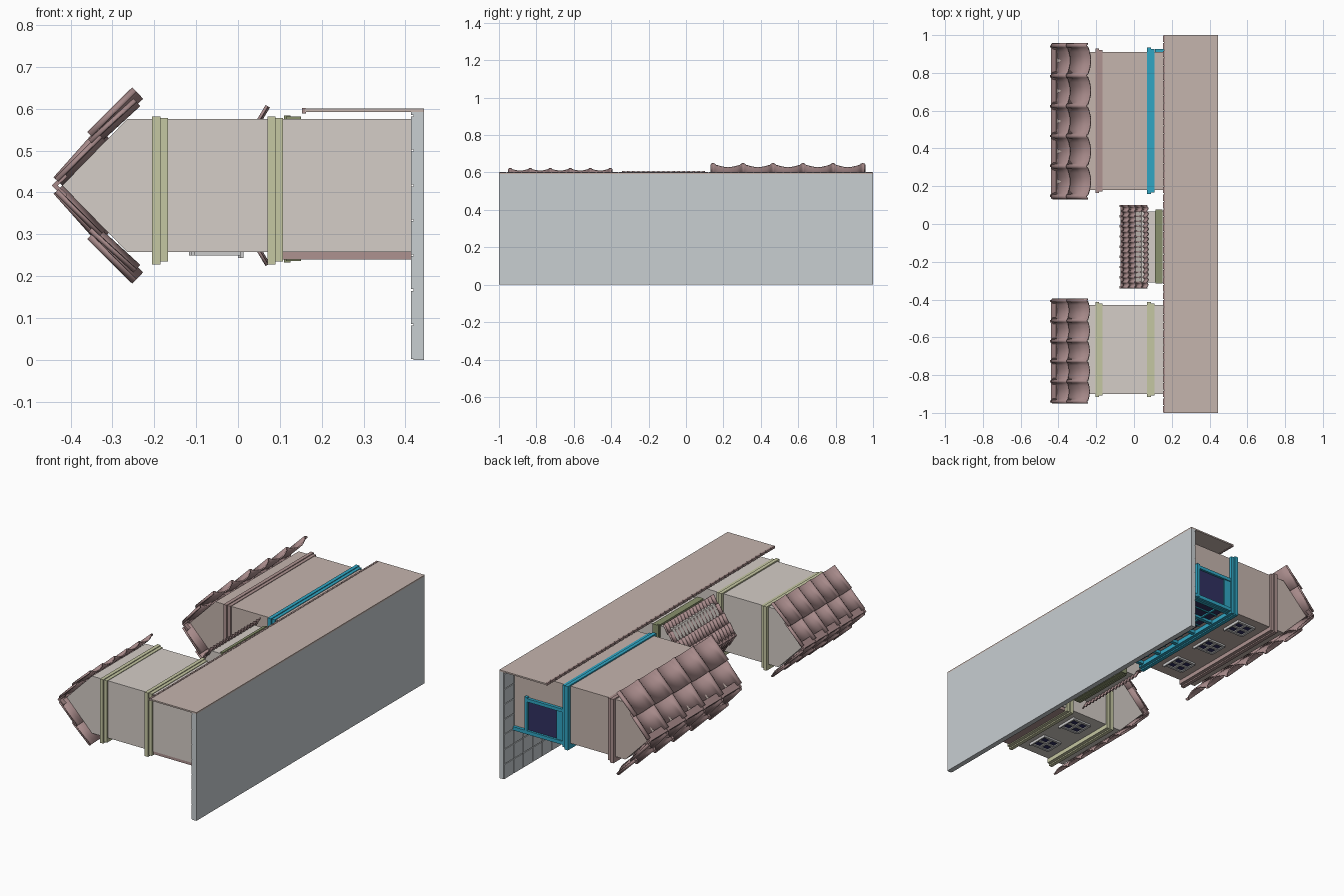
import bpy, bmesh, math

if "Cube" in bpy.data.objects:
    bpy.data.objects.remove(bpy.data.objects["Cube"])

# The street lies on its side: building "up" is -x, fronts face -z.
def mat(name, r, g, b):
    m = bpy.data.materials.new(name)
    m.diffuse_color = (r, g, b, 1)
    m.use_nodes = True
    m.node_tree.nodes["Principled BSDF"].inputs["Base Color"].default_value = m.diffuse_color
    return m

TAN = mat("tan_wall", .56, .46, .42)
CREAM = mat("cream_wall", .66, .61, .57)
BROWN = mat("brown_trim", .42, .29, .28)
ROOF = mat("roof_tile", .38, .25, .25)
BLUE = mat("blue_trim", .03, .38, .55)
OLIVE = mat("olive_trim", .56, .57, .36)
GREEN = mat("green_trim", .25, .28, .15)
GLASS = mat("dark_glass", .03, .03, .12)
FRAME = mat("window_frame", .62, .62, .62)
STONE = mat("stone", .58, .62, .64)

def finish(name, bm, m):
    bmesh.ops.recalc_face_normals(bm, faces=bm.faces)
    me = bpy.data.meshes.new(name)
    bm.to_mesh(me)
    bm.free()
    me.materials.append(m)
    ob = bpy.data.objects.new(name, me)
    bpy.context.collection.objects.link(ob)
    return ob

def boxes(name, items, m):
    """One object from boxes given as (x0, x1, y0, y1, z0, z1)."""
    bm = bmesh.new()
    for x0, x1, y0, y1, z0, z1 in items:
        vs = bmesh.ops.create_cube(bm, size=1)['verts']
        for v in vs:
            v.co = ((x0 + x1) / 2 + v.co.x * (x1 - x0),
                    (y0 + y1) / 2 + v.co.y * (y1 - y0),
                    (z0 + z1) / 2 + v.co.z * (z1 - z0))
    return finish(name, bm, m)

def extrude_y(name, profile, y0, y1, m):
    bm = bmesh.new()
    f = bm.faces.new([bm.verts.new((x, y0, z)) for x, z in profile])
    r = bmesh.ops.extrude_face_region(bm, geom=[f])
    for v in r['geom']:
        if isinstance(v, bmesh.types.BMVert):
            v.co.y = y1
    return finish(name, bm, m)

ZF, ZB, ZM = .258, .575, .4165    # front wall, back wall, ridge

def body(name, eave, ridge, y0, y1, m):
    extrude_y(name, [(.415, ZF), (.415, ZB), (eave, ZB), (ridge, ZM), (eave, ZF)], y0, y1, m)

def band(name, x, y0, y1, m):
    """Stepped moulding around a house."""
    boxes(name, [(x, x + .02, y0 - .02, y1 + .02, .228, .582),
                 (x + .015, x + .038, y0 - .012, y1 + .012, .235, .578)], m)

def tiled_roof(name, y0, y1, cols, rows, sag, roll, thick):
    """Sagging pantiles with rolls on the seams; rows are ((x, dz), (x, dz)) from ridge to eave."""
    bm = bmesh.new()
    w = (y1 - y0) / cols
    section = []
    for c in range(cols + 1):
        yc = y0 + c * w
        for k in range(5):
            a = math.pi * (1 - k / 4)
            section.append((yc + roll * math.cos(a), roll * math.sin(a)))
        if c < cols:
            for k in range(1, 6):
                t = k / 6
                section.append((yc + roll + t * (w - 2 * roll), -sag * math.sin(math.pi * t)))
    for side in (1, -1):
        for (xa, da), (xb, db) in rows:
            L = math.hypot(xb - xa, db - da)
            nx, nz = -(db - da) / L, (xb - xa) / L
            loops = [[bm.verts.new((x + nx * h, y, ZM + side * (d + nz * h))) for y, h in section]
                     for x, d in ((xa, da), (xb, db))]
            for i in range(len(section) - 1):
                bm.faces.new((loops[0][i], loops[0][i + 1], loops[1][i + 1], loops[1][i]))
    ob = finish(name, bm, ROOF)
    s = ob.modifiers.new("thickness", 'SOLIDIFY')
    s.thickness, s.offset = thick, 0
    bpy.ops.object.select_all(action='DESELECT')
    ob.select_set(True)
    bpy.context.view_layer.objects.active = ob
    bpy.ops.object.shade_smooth_by_angle(angle=math.radians(50))

def ridge_cap(name, x, y0, y1, cols, s):
    """Angled ridge strip with raised joints."""
    def v(o, a, b):
        prof = [(x - o, ZM), (x + s, ZM + s + o), (x + s + .006, ZM + s - .005),
                (x + .009, ZM), (x + s + .006, ZM - s + .005), (x + s, ZM - s - o)]
        return extrude_y(name if o == 0 else name + "_joint", prof, a, b, ROOF)
    v(0, y0, y1)
    for i in range(cols + 1):
        yc = y0 + i * (y1 - y0) / cols
        v(.005, yc - .006, yc + .006)

def window(name, x, y, hw=.05, hh=.055):
    """Four-pane upper window with sill on the front wall."""
    boxes(name + "_glass", [(x - hh, x + hh, y - hw, y + hw, ZF - .003, ZF + .01)], GLASS)
    t = .007
    bars = [(x - hh, x + hh, yc - t, yc + t, ZF - .009, ZF) for yc in (y - hw, y, y + hw)]
    bars += [(xc - t, xc + t, y - hw, y + hw, ZF - .009, ZF) for xc in (x - hh, x)]
    bars.append((x + hh, x + hh + .008, y - hw - .012, y + hw + .012, ZF - .015, ZF))
    boxes(name + "_frame", bars, FRAME)

def shopfront(name, y0, y1, bays, x0, x1, trim, pane):
    """Row of bays on the ground-floor front; the middle one is a door."""
    w = (y1 - y0) / bays
    glass, bars = [], []
    for i in range(bays):
        a, b = y0 + i * w, y0 + (i + 1) * w
        low = .405 if i == bays // 2 else x1
        glass.append((x0, low, a + .01, b - .01, ZF - .004, ZF + .01))
        bars += [(low - .008, low + .008, a, b, ZF - .016, ZF),
                 (x0 + .045, x0 + .055, a, b, ZF - .012, ZF),
                 (x0, low, (a + b) / 2 - .004, (a + b) / 2 + .004, ZF - .01, ZF)]
    for i in range(bays + 1):
        y = y0 + i * w
        bars.append((x0 - .02, .415, y - .01, y + .01, ZF - .018, ZF))
    boxes(name + "_panes", glass, pane)
    boxes(name + "_frame", bars, trim)

# Paved ground and rear wall
boxes("ground_slab", [(.419, .445, -1, 1, 0, .592)], STONE)
step = 1 / 12
boxes("paving_tiles", [(.414, .42, -1 + i * step + .002, -1 + (i + 1) * step - .002,
                        max(0, j * step + .002), min(.592, (j + 1) * step - .002))
                       for i in range(24) for j in range(8) if j * step < .588], STONE)
boxes("rear_wall", [(.16, .445, -1, 1, .592, .6)], TAN)
boxes("rear_wall_coping", [(.153, .163, -1 + i * .04 + .003, -1 + (i + 1) * .04 - .003, .589, .602)
                           for i in range(50)], BROWN)

# Large house with blue shop
body("large_house_walls", -.265, -.42, .18, .91, TAN)
band("large_house_upper_band", -.205, .185, .91, BROWN)
band("large_house_blue_band", .07, .18, .915, BLUE)
tiled_roof("large_house_roof", .145, .945, 5,
           [((-.43, .01), (-.325, .128)), ((-.35, .118), (-.243, .224))], .02, .011, .007)
ridge_cap("large_house_ridge", -.44, .15, .94, 5, .026)
for i, y in enumerate((.31, .557, .803)):
    window("large_house_window_%d" % (i + 1), -.055, y)
shopfront("blue_shop", .2, .9, 5, .13, .33, BLUE, GLASS)
boxes("blue_shop_side_pane", [(.11, .335, .9, .914, .265, .43)], GLASS)
boxes("blue_shop_side_frame", [(.11, .335, .905, .926, .425, .443),
                               (.11, .415, .905, .926, .245, .265),
                               (.326, .342, .905, .928, .25, .45),
                               (.11, .15, .905, .92, .25, .44)], BLUE)

# Small house with olive trim
body("small_house_walls", -.265, -.42, -.9, -.43, CREAM)
band("small_house_upper_band", -.205, -.897, -.433, OLIVE)
band("small_house_lower_band", .07, -.897, -.433, OLIVE)
tiled_roof("small_house_roof", -.94, -.405, 5,
           [((-.43, .01), (-.325, .115)), ((-.35, .102), (-.243, .2))], .011, .008, .006)
ridge_cap("small_house_ridge", -.44, -.94, -.408, 5, .026)
for i, y in enumerate((-.78, -.54)):
    window("small_house_window_%d" % (i + 1), -.05, y)
shopfront("small_house_front", -.885, -.445, 3, .17, .33, BROWN, GREEN)
boxes("small_house_lintel", [(.108, .17, -.895, -.435, .24, ZF)], BROWN)

# Low house in the middle
body("low_house_walls", .04, -.055, -.31, .065, CREAM)
boxes("low_house_band", [(.115, .15, -.315, .078, .236, .582),
                         (.11, .125, -.31, .07, .232, .584)], GREEN)
rows = []
for k in range(4):
    a, b = k / 4, min(1, (k + 1) / 4 + .03)
    rows.append(((-.065 + .14 * a + .003, .005 + .18 * a), (-.065 + .14 * b - .003, .005 + .18 * b + .004)))
tiled_roof("low_house_roof", -.335, .095, 16, rows, .003, .005, .004)
ridge_cap("low_house_ridge", -.071, -.335, .095, 8, .013)
shopfront("low_house_front", -.29, .045, 3, .17, .33, BROWN, GLASS)
